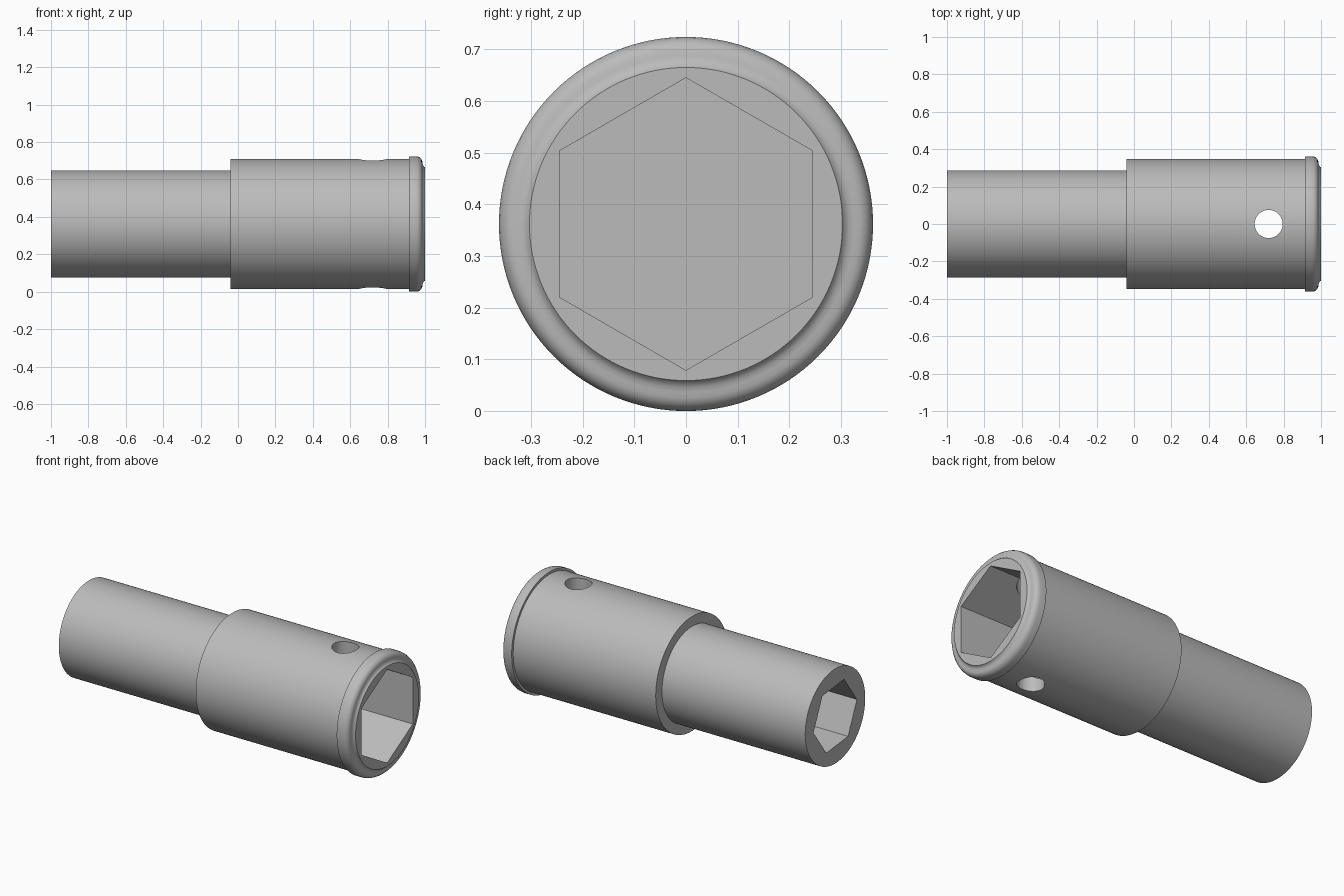
import bpy, bmesh, math
from mathutils import Matrix, Vector

cube = bpy.data.objects.get("Cube")
if cube:
    bpy.data.objects.remove(cube, do_unlink=True)

AXIS_Z = 0.362
steel = bpy.data.materials.new("grey steel")
steel.use_nodes = True
GREY = (0.5, 0.5, 0.5, 1)
steel.diffuse_color = GREY
steel.node_tree.nodes["Principled BSDF"].inputs["Base Color"].default_value = GREY


def make_object(name, bm):
    bmesh.ops.recalc_face_normals(bm, faces=bm.faces)
    mesh = bpy.data.meshes.new(name)
    bm.to_mesh(mesh)
    bm.free()
    mesh.materials.append(steel)
    obj = bpy.data.objects.new(name, mesh)
    bpy.context.collection.objects.link(obj)
    return obj


def lathe(name, profile, segments=128):
    """Revolve (x, radius) points around the long axis and cap both ends."""
    bm = bmesh.new()
    rings = []
    for x, r in profile:
        angles = [2 * math.pi * i / segments for i in range(segments)]
        rings.append([bm.verts.new((x, r * math.sin(a), AXIS_Z + r * math.cos(a)))
                      for a in angles])
    for a, b in zip(rings, rings[1:]):
        for i in range(segments):
            j = (i + 1) % segments
            bm.faces.new((a[i], a[j], b[j], b[i]))
    bm.faces.new(rings[0])
    bm.faces.new(rings[-1])
    return make_object(name, bm)


def hex_cutter(name, x0, x1, radius, turn):
    """Hexagonal bar along x; zero turn puts one corner at the top."""
    obj = lathe(name, [(x0, radius), (x1, radius)], 6)
    centre = Vector((0, 0, AXIS_Z))
    obj.data.transform(Matrix.Translation(centre)
                       @ Matrix.Rotation(math.radians(turn), 4, 'X')
                       @ Matrix.Translation(-centre))
    return obj


def pin_cutter(name, x, radius):
    bm = bmesh.new()
    bmesh.ops.create_cone(bm, cap_ends=True, segments=64, radius1=radius, radius2=radius,
                          depth=1, matrix=Matrix.Translation((x, 0, AXIS_Z)))
    return make_object(name, bm)


# Stepped body with a rounded bead at the wide end
body = lathe("socket_body", [
    (-1, 0.287), (-0.04, 0.287), (-0.04, 0.347), (0.915, 0.347),
    (0.915, 0.362), (0.952, 0.362), (0.963, 0.360), (0.973, 0.355),
    (0.981, 0.347), (0.985, 0.337), (0.986, 0.326), (0.988, 0.316),
    (0.993, 0.308), (1, 0.303)])

# Two blind hexagonal pockets and a cross hole
cutters = [
    hex_cutter("wide_pocket_cutter", 0.25, 1.1, 0.283, 0),
    hex_cutter("narrow_pocket_cutter", -1.1, -0.5, 0.209, 24),
    pin_cutter("pin_hole_cutter", 0.72, 0.075),
]
bpy.context.view_layer.objects.active = body
for cutter in cutters:
    cut = body.modifiers.new("cut", 'BOOLEAN')
    cut.operation = 'DIFFERENCE'
    cut.solver = 'EXACT'
    cut.object = cutter
    bpy.ops.object.modifier_apply(modifier=cut.name)
for cutter in cutters:
    bpy.data.objects.remove(cutter, do_unlink=True)

# Smooth round walls, crisp rims
bpy.ops.object.select_all(action='DESELECT')
body.select_set(True)
bpy.ops.object.shade_smooth_by_angle(angle=math.radians(35))
